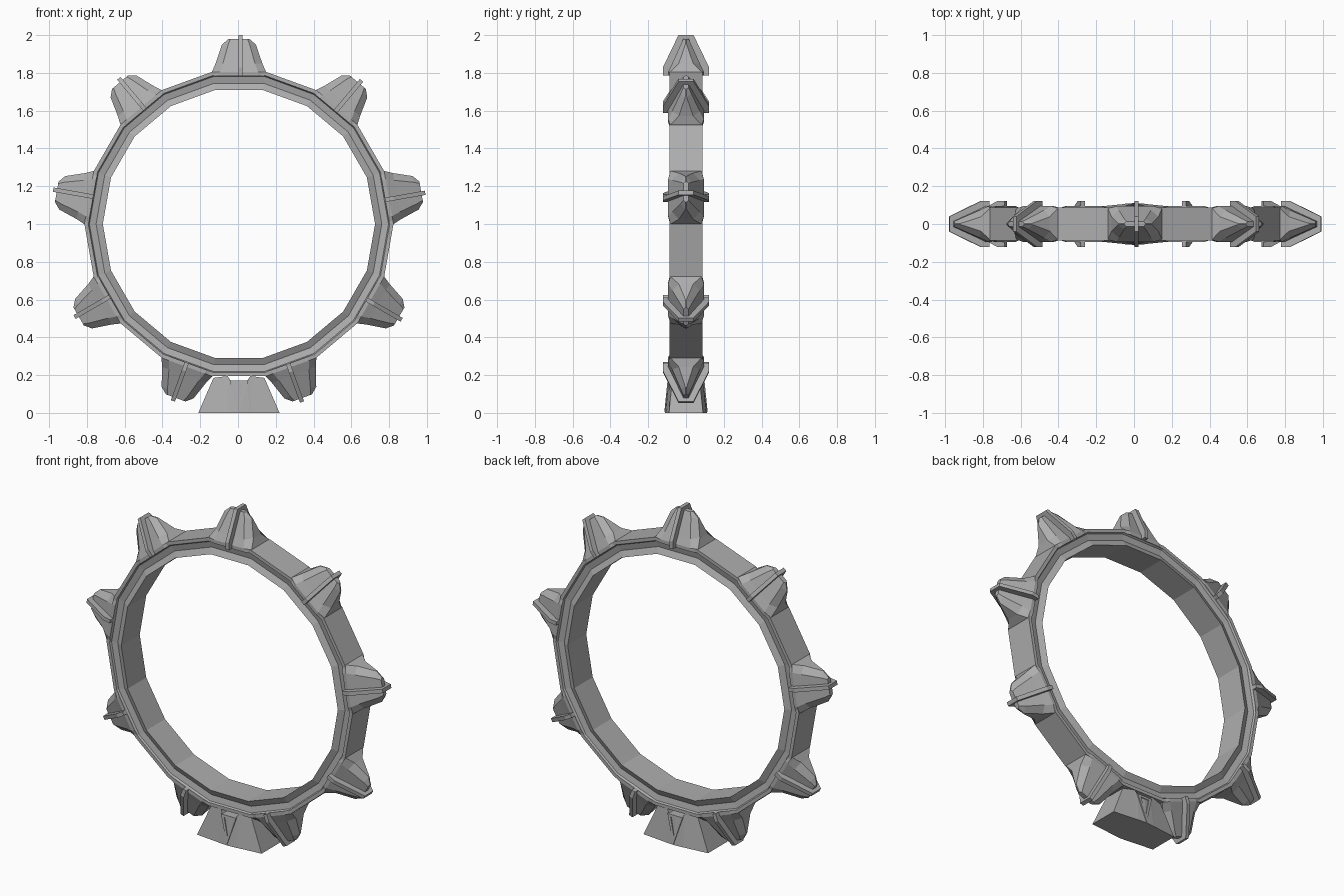
import bpy, bmesh
from math import sin, cos, pi, radians

if "Cube" in bpy.data.objects:
    bpy.data.objects.remove(bpy.data.objects["Cube"])

RING_X, RING_Z = 0.005, 1.0
SIDES = 18
grey = bpy.data.materials.new("dark_grey")
grey.diffuse_color = (0.42, 0.42, 0.42, 1)
grey.use_nodes = True
grey.node_tree.nodes["Principled BSDF"].inputs["Base Color"].default_value = grey.diffuse_color


def finish(name, bm):
    bmesh.ops.recalc_face_normals(bm, faces=bm.faces)
    me = bpy.data.meshes.new(name)
    bm.to_mesh(me)
    bm.free()
    me.materials.append(grey)
    ob = bpy.data.objects.new(name, me)
    bpy.context.collection.objects.link(ob)
    return ob


def loft(bm, loops, cyclic=False):
    """Skin a list of equal-length closed loops; cap the ends unless cyclic."""
    rows = [[bm.verts.new(p) for p in loop] for loop in loops]
    n = len(rows[0])
    pairs = list(zip(rows, rows[1:])) + ([(rows[-1], rows[0])] if cyclic else [])
    for a, b in pairs:
        for i in range(n):
            j = (i + 1) % n
            bm.faces.new((a[i], a[j], b[j], b[i]))
    if not cyclic:
        bm.faces.new(rows[0][::-1])
        bm.faces.new(rows[-1])


# Ring: band with a raised inner lip and a stepped rim, swept round an 18-sided loop
half = [(0.71, 0.088), (0.745, 0.07), (0.78, 0.078), (0.786, 0.088), (0.806, 0.088)]
section = [(r, -y) for r, y in half] + [(r, y) for r, y in reversed(half)]
bm = bmesh.new()
loops = []
for k in range(SIDES):
    a = 2 * pi * k / SIDES
    s = 1 / cos(pi / SIDES)
    loops.append([(r * s * cos(a), y, r * s * sin(a)) for r, y in section])
loft(bm, loops, cyclic=True)
finish("ring", bm).location = (RING_X, 0, RING_Z)


# Spike body: eight-sided tapering block, height measured from ring centre
def octagon(z, x1, y1, x2, y2):
    q = [(x2, y2), (x1, y1)]
    pts = q + [(-x, y) for x, y in reversed(q)]
    pts += [(-x, -y) for x, y in pts]
    return [(x, y, z) for x, y in pts]


bm = bmesh.new()
loft(bm, [octagon(0.785, 0.10, 0.094, 0.139, 0.085),
          octagon(0.806, 0.10, 0.094, 0.143, 0.082),
          octagon(0.85, 0.085, 0.073, 0.124, 0.038),
          octagon(0.95, 0.057, 0.028, 0.09, 0.004),
          octagon(0.98, 0.045, 0.014, 0.055, 0.003)])
spike = finish("spike_1", bm)

# Spike rib: thin fin strapped over the middle of each spike
rib_profile = [(-0.122, 0.785), (-0.122, 0.83), (-0.04, 1.0),
               (0.04, 1.0), (0.122, 0.83), (0.122, 0.785)]
bm = bmesh.new()
loft(bm, [[(x, y, z) for y, z in rib_profile] for x in (-0.003, 0.020)])
rib = finish("spike_rib_1", bm)

# Nine spikes round the ring
for k in range(9):
    for src in (spike, rib):
        ob = src
        if k:
            ob = bpy.data.objects.new(src.name[:-1] + str(k + 1), src.data)
            bpy.context.collection.objects.link(ob)
        ob.location = (RING_X, 0, RING_Z)
        ob.rotation_euler.y = radians(40 * k)


# Foot: trapezoid, bowed front and back, notched at the top (bottom x, top x, top z, half depth)
stations = [(-0.21, -0.13, 0.185, 0.09), (-0.06, -0.055, 0.195, 0.105),
            (-0.05, -0.04, 0.172, 0.107), (0.005, 0.005, 0.172, 0.111),
            (0.06, 0.05, 0.172, 0.107), (0.07, 0.065, 0.195, 0.105),
            (0.22, 0.14, 0.185, 0.09)]
bm = bmesh.new()
loft(bm, [[(xb, -y, 0), (xb, y, 0), (xt, y - 0.1 * z, z), (xt, 0.1 * z - y, z)]
          for xb, xt, z, y in stations])
finish("foot", bm)

# Foot trim: raised V frame on the front and back
bars = [[(-0.045, 0.172), (-0.027, 0.172), (0.012, 0.03), (0.005, 0.004)],
        [(0.055, 0.172), (0.037, 0.172), (-0.002, 0.03), (0.005, 0.004)],
        [(-0.04, 0.172), (0.05, 0.172), (0.045, 0.157), (-0.035, 0.157)]]
bm = bmesh.new()
for s in (-1, 1):
    for bar in bars:
        loft(bm, [[(x, s * (0.111 - 0.1 * z + d), z) for x, z in bar] for d in (-0.012, 0.004)])
finish("foot_trim", bm)
